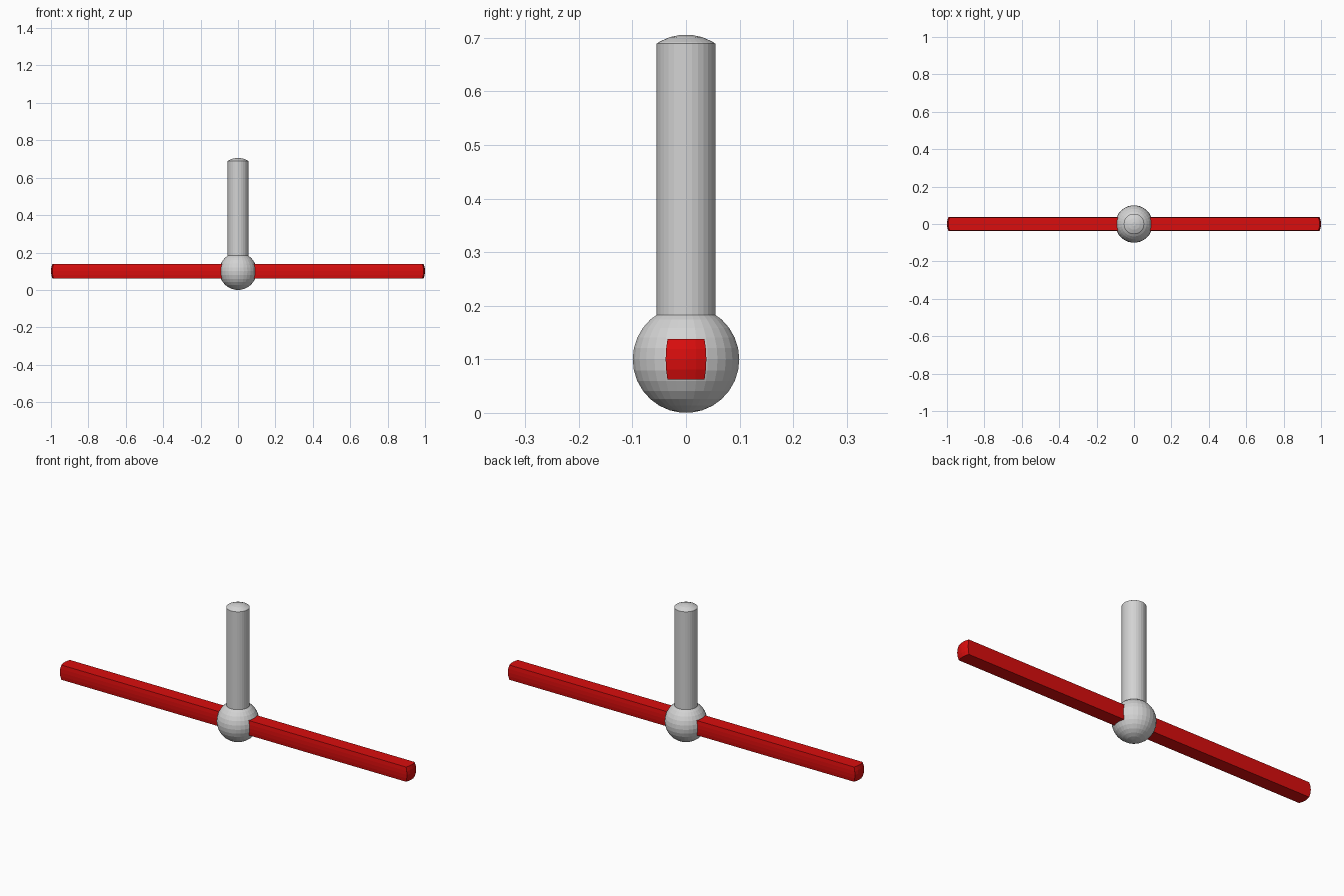
import bpy, bmesh, math

cube = bpy.data.objects.get("Cube")
if cube:
    bpy.data.objects.remove(cube, do_unlink=True)

BALL_R, MID_Z, NECK_R, SIDES = 0.1, 0.1, 0.055, 30
STEP = 2 * math.pi / SIDES


def material(name, rgb):
    m = bpy.data.materials.new(name)
    m.use_nodes = True
    m.diffuse_color = (*rgb, 1)
    m.node_tree.nodes["Principled BSDF"].inputs["Base Color"].default_value = (*rgb, 1)
    return m


def finish(bm, name, mat):
    bmesh.ops.recalc_face_normals(bm, faces=bm.faces)
    mesh = bpy.data.meshes.new(name)
    bm.to_mesh(mesh)
    bm.free()
    mesh.materials.append(mat)
    obj = bpy.data.objects.new(name, mesh)
    bpy.context.collection.objects.link(obj)
    return obj


def lathe(name, profile, mat):
    """Turn (radius, height) points into a flat-faceted solid with closed ends."""
    bm = bmesh.new()
    rings = [[bm.verts.new((r * math.cos(i * STEP), r * math.sin(i * STEP), z))
              for i in range(SIDES)] for r, z in profile]
    for low, high in zip(rings, rings[1:]):
        for i in range(SIDES):
            j = (i + 1) % SIDES
            bm.faces.new((low[i], low[j], high[j], high[i]))
    bm.faces.new(rings[0])
    bm.faces.new(rings[-1])
    return finish(bm, name, mat)


grey = material("light grey", (0.65, 0.65, 0.65))
red = material("red", (0.7, 0.004, 0.004))

# Ball hub, with rings offset by half a step so its poles are small flats
angles = [(k + 0.5) * STEP for k in range(SIDES // 2)]
lathe("ball_hub", [(BALL_R * math.sin(a), MID_Z - BALL_R * math.cos(a)) for a in angles], grey)

# Upright post with a shallow domed top
dome = [(BALL_R * math.sin(a), 0.606 + BALL_R * math.cos(a)) for a in reversed(angles[:3])]
lathe("post", [(NECK_R, MID_Z), (NECK_R, 0.689)] + dome, grey)

# Crossbar: flat top and bottom, gently bulging sides and rounded ends
HALF, BULGE = 0.038, 0.0035
bm = bmesh.new()
bmesh.ops.create_cube(bm, size=2)
bmesh.ops.subdivide_edges(bm, edges=bm.edges[:], cuts=3, use_grid_fill=True)
for v in bm.verts:
    x, y, z = v.co
    y *= HALF - BULGE * z * z
    z *= HALF
    end = BALL_R - math.sqrt(BALL_R ** 2 - y * y - z * z)
    v.co = (x * (1 - end), y, z + MID_Z)
finish(bm, "crossbar", red)
